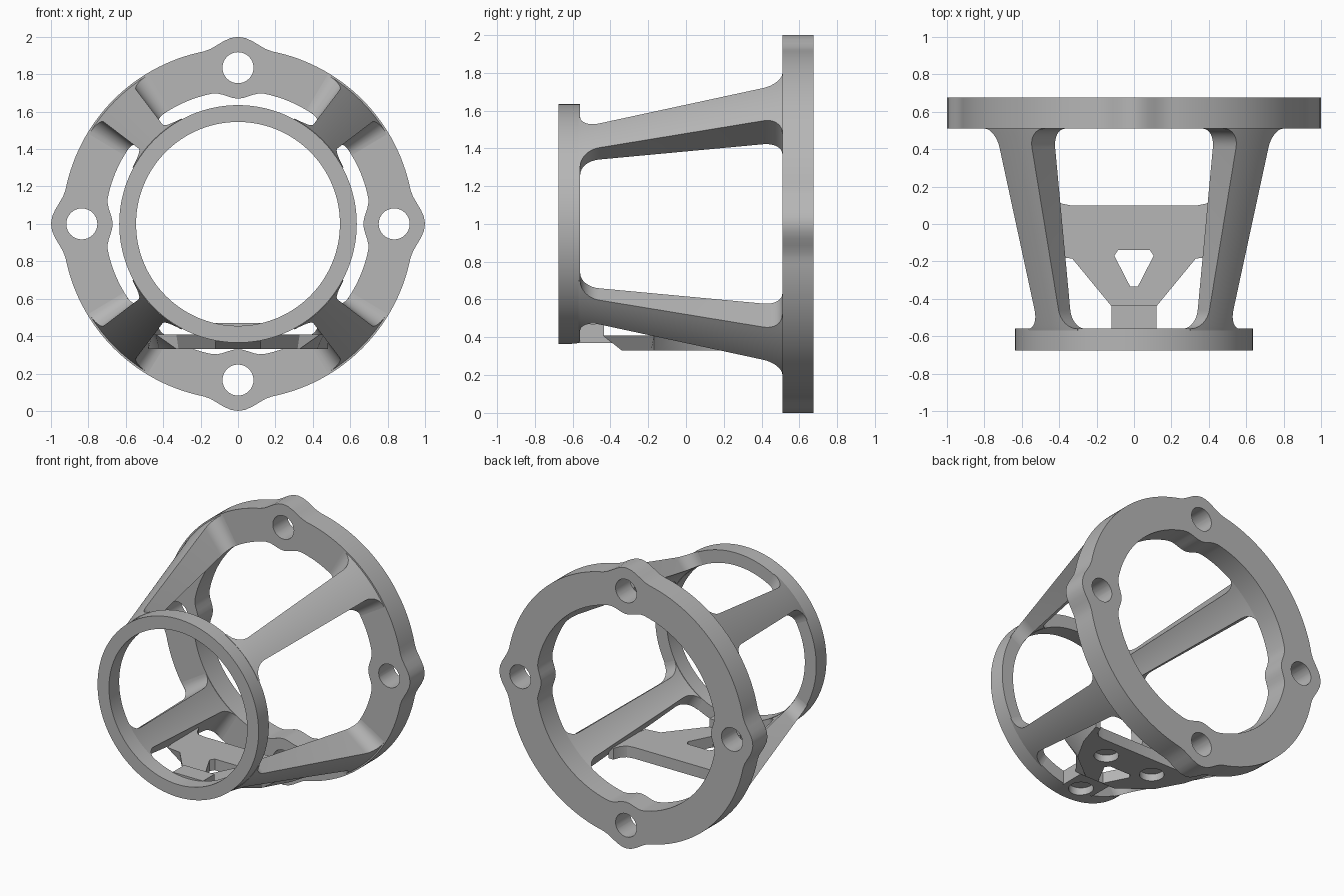
import bpy
import bmesh
from math import sin, cos, pi, sqrt, radians

cube = bpy.data.objects.get("Cube")
if cube:
    bpy.data.objects.remove(cube, do_unlink=True)

grey = bpy.data.materials.new("mid_grey")
grey.use_nodes = True
COLOUR = (0.47, 0.47, 0.47, 1)
grey.diffuse_color = COLOUR
grey.node_tree.nodes["Principled BSDF"].inputs["Base Color"].default_value = COLOUR

FRONT, BACK = -0.56, 0.51      # open span between the two rings


def loft(name, sections, closed=False):
    """Skin a list of equal-length closed sections; cap the ends unless closed."""
    bm = bmesh.new()
    rows = [[bm.verts.new(p) for p in s] for s in sections]
    n = len(rows[0])
    pairs = list(zip(rows, rows[1:]))
    if closed:
        pairs.append((rows[-1], rows[0]))
    else:
        bm.faces.new(rows[0])
        bm.faces.new(rows[-1])
    for a, b in pairs:
        for i in range(n):
            j = (i + 1) % n
            bm.faces.new((a[i], a[j], b[j], b[i]))
    bmesh.ops.recalc_face_normals(bm, faces=bm.faces)
    mesh = bpy.data.meshes.new(name)
    bm.to_mesh(mesh)
    bm.free()
    mesh.materials.append(grey)
    obj = bpy.data.objects.new(name, mesh)
    bpy.context.collection.objects.link(obj)
    return obj


def activate(obj):
    bpy.ops.object.select_all(action='DESELECT')
    obj.select_set(True)
    bpy.context.view_layer.objects.active = obj


def cut(obj, cutter):
    activate(obj)
    mod = obj.modifiers.new("cut", 'BOOLEAN')
    mod.operation = 'DIFFERENCE'
    mod.solver = 'EXACT'
    mod.object = cutter
    bpy.ops.object.modifier_apply(modifier=mod.name)


def ring(name, y0, y1, inner, outer, n=160):
    """Ring around the y axis whose radii are functions of the angle."""
    sections = []
    for i in range(n):
        a = 2 * pi * i / n
        sections.append([(r(a) * cos(a), y, 1 + r(a) * sin(a))
                         for r, y in ((inner, y0), (outer, y0), (outer, y1), (inner, y1))])
    return loft(name, sections, closed=True)


def circle(x, y, r, n=32):
    return [(x + r * cos(2 * pi * i / n), y + r * sin(2 * pi * i / n)) for i in range(n)]


def boss(a):
    """Smooth swelling around each bolt hole, from 0 to 1."""
    d = abs((a + pi / 4) % (pi / 2) - pi / 4)
    return 0.5 + 0.5 * cos(pi * min(d / 0.2, 1))


def cone_out(y):
    return 0.64 + (y - FRONT) / (BACK - FRONT) * 0.29


def cone_in(y):
    return 0.548 + (y - FRONT) / (BACK - FRONT) * 0.165


parts = []

# Rear mounting flange with four bolt holes
flange = ring("rear_flange", BACK, 0.675,
              lambda a: 0.71 - 0.04 * boss(a), lambda a: 0.94 + 0.06 * boss(a))
for k in range(4):
    a = k * pi / 2
    pts = circle(0.835 * cos(a), 1 + 0.835 * sin(a), 0.083)
    tool = loft("bolt_cutter", [[(x, y, z) for x, z in pts] for y in (0.4, 0.8)])
    cut(flange, tool)
    bpy.data.objects.remove(tool, do_unlink=True)
parts.append(flange)

# Front ring
front_ring = ring("front_ring", -0.675, FRONT, lambda a: 0.545, lambda a: 0.635)
parts.append(front_ring)

# Four conical struts, flared by fillets where they meet the rings
FILLET = 0.1
steps = [i / 8 for i in range(9)]
stations = [FRONT - 0.01] + [FRONT + FILLET * (1 - cos(t * pi / 2)) for t in steps]
stations += [BACK - FILLET * (1 - cos(t * pi / 2)) for t in reversed(steps)] + [BACK + 0.01]


def strut_section(y, middle):
    near = max(0, min(y - FRONT, BACK - y))
    t = max(0, 1 - near / FILLET)
    flare = FILLET * (1 - sqrt(max(0, 1 - t * t)))
    half = radians(7.8) + flare / cone_out(y)
    angles = [middle + half * (i / 4 - 1) for i in range(9)]
    arc = [(cone_out(y), a) for a in angles] + [(cone_in(y), a) for a in reversed(angles)]
    return [(r * cos(a), y, 1 + r * sin(a)) for r, a in arc]


for k, label in enumerate(("upper_left", "upper_right", "lower_right", "lower_left")):
    middle = pi / 4 + k * pi / 2
    parts.append(loft("strut_" + label, [strut_section(y, middle) for y in stations]))

# Lower plate bridging the two bottom struts, trimmed underneath to the cone
LOW, HIGH = 0.33, 0.41
half_outline = [(0.12, -0.44), (0.33, -0.185), (0.44, -0.17), (0.46, 0.0),
                (0.48, 0.19), (0.44, 0.19), (0.42, 0.14), (0.39, 0.11), (0.34, 0.1)]
outline = half_outline + [(-x, y) for x, y in reversed(half_outline)]


def trimmed(x, y):
    y = max(y, -0.34)
    limit = sqrt(max(0.01, cone_out(y) ** 2 - (1 - LOW) ** 2))
    return (max(-limit, min(limit, x)), y, LOW)


plate = loft("lower_plate", [[trimmed(x, y) for x, y in outline],
                             [(x, y, HIGH) for x, y in outline]])

# Neck joining the plate to the front ring
neck = loft("plate_neck", [[(-0.12, FRONT - 0.005, z), (0.12, FRONT - 0.005, z),
                            (0.12, y, z), (-0.12, y, z)]
                           for z, y in ((0.37, -0.37), (0.41, -0.435), (0.47, -0.435))])

# Triangular window through the plate
tri = [(-0.085, -0.14), (-0.105, -0.17), (-0.02, -0.335),
       (0.02, -0.335), (0.105, -0.17), (0.085, -0.14)]
tool = loft("window_cutter", [[(x, y, z) for x, y in tri] for z in (0.2, 0.6)])
cut(plate, tool)
bpy.data.objects.remove(tool, do_unlink=True)

# Round blind pockets on the underside
for x, y, top, targets in ((0.19, -0.05, 0.38, [plate]), (-0.19, -0.05, 0.38, [plate]),
                           (0, -0.53, 0.42, [neck, front_ring])):
    tool = loft("pocket_cutter", [[(px, py, z) for px, py in circle(x, y, 0.08)]
                                  for z in (0.2, top)])
    for target in targets:
        cut(target, tool)
    bpy.data.objects.remove(tool, do_unlink=True)
parts += [plate, neck]

for obj in parts:
    activate(obj)
    bpy.ops.object.shade_smooth_by_angle(angle=radians(30))
